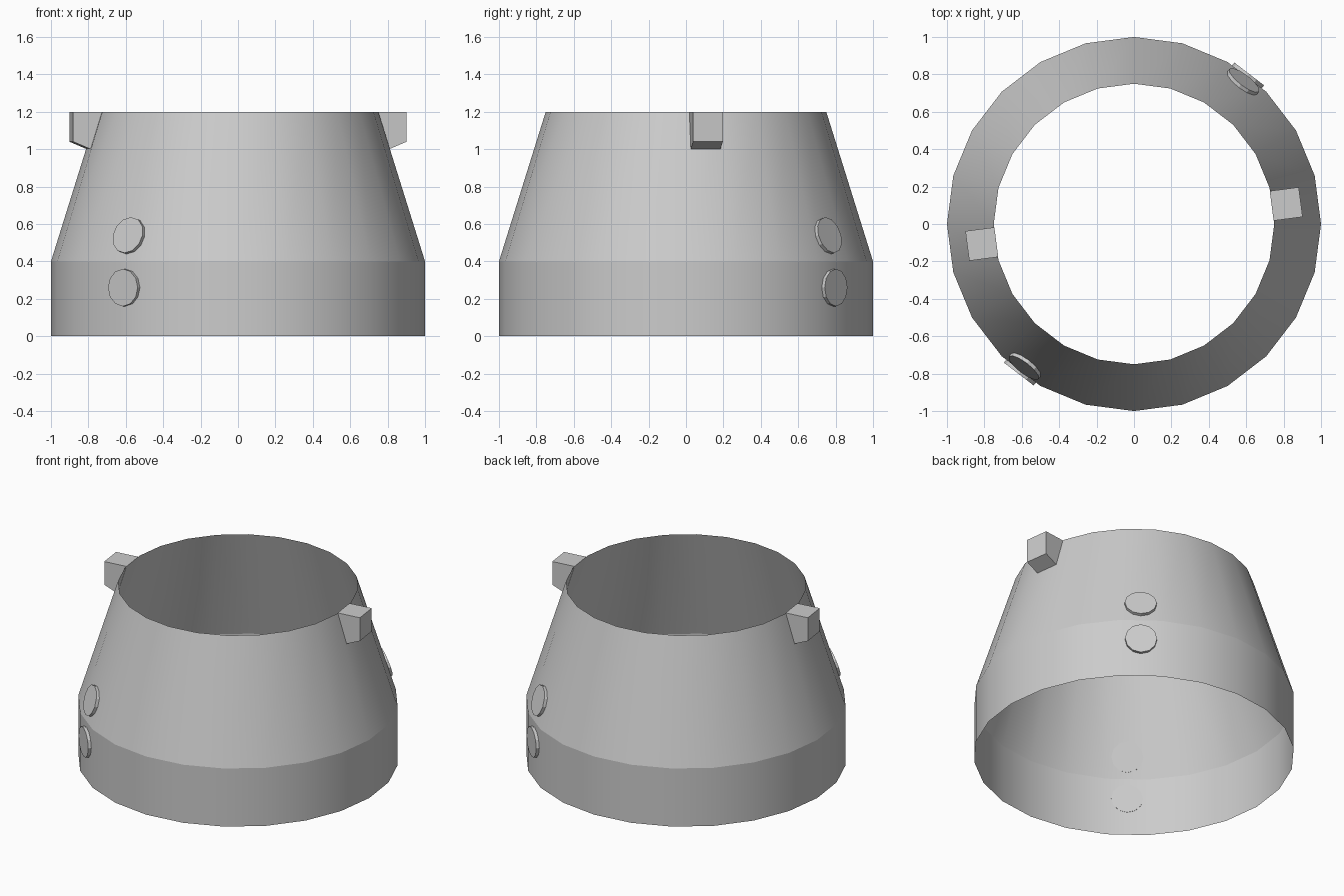
import bpy, bmesh
from math import cos, sin, pi, radians
from mathutils import Matrix, Vector

if "Cube" in bpy.data.objects:
    bpy.data.objects.remove(bpy.data.objects["Cube"])

SIDES = 24
APOTHEM = cos(pi / SIDES)          # flat-face distance for unit radius


def finish(bm, name):
    bmesh.ops.recalc_face_normals(bm, faces=bm.faces)
    mesh = bpy.data.meshes.new(name)
    bm.to_mesh(mesh)
    bm.free()
    obj = bpy.data.objects.new(name, mesh)
    bpy.context.collection.objects.link(obj)
    return obj


# Open thin shell: straight band below, tapered cone above
bm = bmesh.new()
rings = []
for r, z in [(1, 0), (1, 0.4), (0.75, 1.2)]:
    rings.append([bm.verts.new((r * cos(2 * pi * i / SIDES), r * sin(2 * pi * i / SIDES), z))
                  for i in range(SIDES)])
for low, high in zip(rings, rings[1:]):
    for i in range(SIDES):
        j = (i + 1) % SIDES
        bm.faces.new((low[i], low[j], high[j], high[i])).smooth = True
for i in range(SIDES):             # crisp crease between band and cone
    bm.edges.get((rings[1][i], rings[1][(i + 1) % SIDES])).smooth = False
finish(bm, "collar_shell")


def lug(name, angle):
    """Block on the rim with its inner face lying on the cone wall."""
    bm = bmesh.new()
    profile = [(0.75 * APOTHEM, 1.2), (0.9, 1.2), (0.9, 1.04), (0.8125 * APOTHEM, 1.0)]
    ends = [[bm.verts.new((r - 0.001, t, z)) for r, z in profile] for t in (-0.08, 0.08)]
    for end in ends:
        bm.faces.new(end)
    for i in range(4):
        j = (i + 1) % 4
        bm.faces.new((ends[0][i], ends[0][j], ends[1][j], ends[1][i]))
    bm.transform(Matrix.Rotation(angle, 4, 'Z'))
    finish(bm, name)


def stud(name, angle, r, z, normal):
    """Thin 12-sided disc seated on a wall facet."""
    bm = bmesh.new()
    bmesh.ops.create_cone(bm, cap_ends=True, segments=12, radius1=0.1, radius2=0.1, depth=0.022)
    bm.transform(Matrix.Translation((0, 0, 0.009)))
    turn = Vector(normal).to_track_quat('Z', 'Y').to_matrix().to_4x4()
    bm.transform(Matrix.Rotation(angle, 4, 'Z') @ Matrix.Translation((r, 0, z)) @ turn)
    finish(bm, name)


# Each lug and pair of studs repeats on the opposite side
for side, turn in (("right", 0), ("left", pi)):
    lug(f"rim_lug_{side}", turn + radians(7.5))
    a = turn + radians(52.5)
    stud(f"lower_stud_{side}", a, APOTHEM, 0.26, (1, 0, 0))
    z = 0.535
    stud(f"upper_stud_{side}", a, APOTHEM * (1 - 0.25 * (z - 0.4) / 0.8), z,
         (0.8, 0, 0.25 * APOTHEM))
